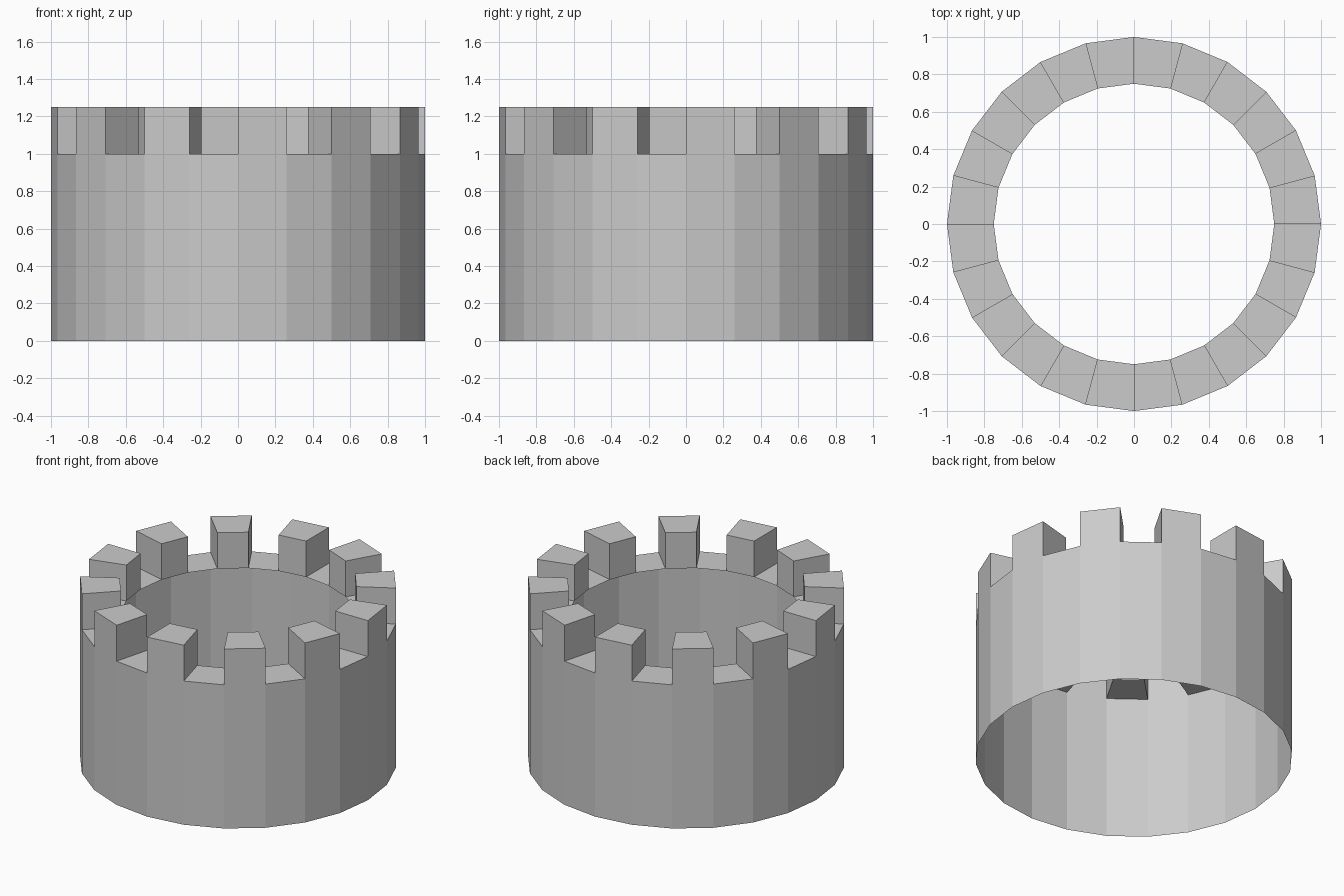
import bpy
import bmesh
import math
from mathutils import Vector

SIDES = 24
OUTER, INNER = 1.0, 0.75
WALL_TOP, MERLON_TOP = 1.0, 1.25

cube = bpy.data.objects.get("Cube")
if cube:
    bpy.data.objects.remove(cube, do_unlink=True)

stone = bpy.data.materials.new("grey stone")
stone.use_nodes = True
colour = (0.6, 0.6, 0.6, 1.0)
stone.diffuse_color = colour
stone.node_tree.nodes["Principled BSDF"].inputs["Base Color"].default_value = colour


def ring(bm, radius, z):
    """One loop of vertices, starting on +x and running anticlockwise."""
    step = math.tau / SIDES
    return [bm.verts.new((radius * math.cos(i * step), radius * math.sin(i * step), z))
            for i in range(SIDES)]


def bridge(bm, a, b):
    """Quads joining two loops."""
    return [bm.faces.new((a[i], a[(i + 1) % SIDES], b[(i + 1) % SIDES], b[i]))
            for i in range(SIDES)]


def finish(bm, name):
    mesh = bpy.data.meshes.new(name)
    bm.to_mesh(mesh)
    bm.free()
    mesh.materials.append(stone)
    obj = bpy.data.objects.new(name, mesh)
    bpy.context.collection.objects.link(obj)
    return obj


# Thin outer wall, open at the bottom and behind
bm = bmesh.new()
bridge(bm, ring(bm, OUTER, 0), ring(bm, OUTER, WALL_TOP))
finish(bm, "round_wall")

# Walkway ledge, with every other segment raised into a merlon open underneath
bm = bmesh.new()
segments = bridge(bm, ring(bm, OUTER, WALL_TOP), ring(bm, INNER, WALL_TOP))
raised = bmesh.ops.extrude_discrete_faces(bm, faces=segments[::2])["faces"]
for face in raised:
    bmesh.ops.translate(bm, verts=face.verts,
                        vec=Vector((0, 0, MERLON_TOP - WALL_TOP)))
finish(bm, "battlements")
